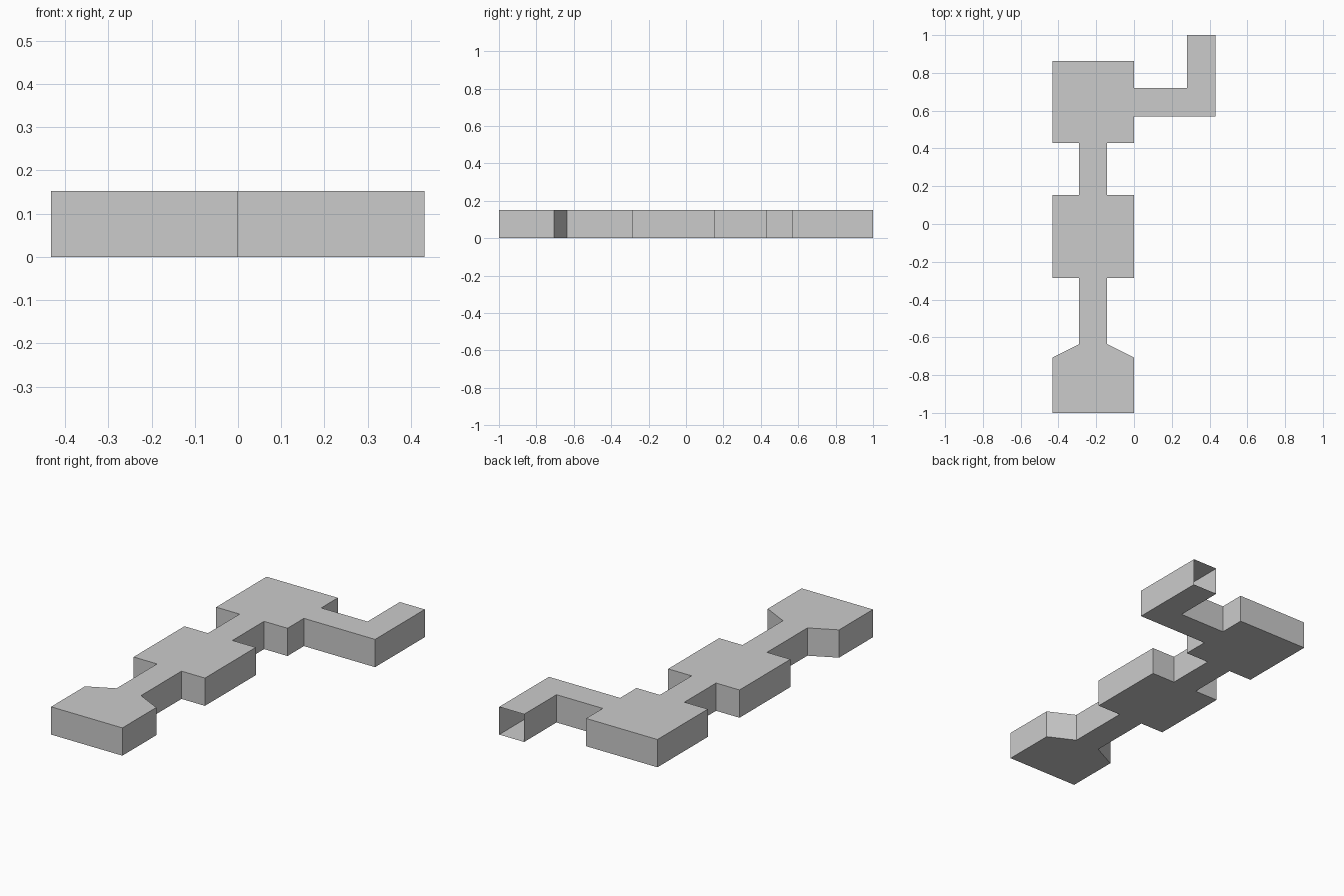
import bpy, bmesh

if "Cube" in bpy.data.objects:
    bpy.data.objects.remove(bpy.data.objects["Cube"])

HEIGHT = 0.152
AXIS = -0.216          # centre line of the row of rooms
ROOM, HALL = 0.216, 0.074   # half widths

# Half profile of the rooms and halls, front to back: (half width, y)
half = [(ROOM, -1.0), (ROOM, -0.707), (HALL, -0.636),
        (HALL, -0.286), (ROOM, -0.286), (ROOM, 0.154), (HALL, 0.154),
        (HALL, 0.428), (ROOM, 0.428), (ROOM, 0.864)]

# L-shaped side passage, joined to the right wall of the rear room
passage = [(0.0, 0.57), (0.431, 0.57), (0.431, 1.0),
           (0.28, 1.0), (0.28, 0.72), (0.0, 0.72)]

right = [(AXIS + w, y) for w, y in half]
left = [(AXIS - w, y) for w, y in reversed(half)]
outline = right[:-1] + passage + right[-1:] + left

# Raise the outline into a thin-walled shell
bm = bmesh.new()
floor = bm.faces.new([bm.verts.new((x, y, 0)) for x, y in outline])
roof = bmesh.ops.extrude_face_region(bm, geom=[floor], use_keep_orig=True)
bmesh.ops.translate(bm, vec=(0, 0, HEIGHT),
                    verts=[v for v in roof["geom"] if isinstance(v, bmesh.types.BMVert)])
bmesh.ops.recalc_face_normals(bm, faces=bm.faces)

# Open mouth at the end of the side passage
mouth = [f for f in bm.faces if all(v.co.y > 0.99 for v in f.verts)]
bmesh.ops.delete(bm, geom=mouth, context='FACES_ONLY')

mesh = bpy.data.meshes.new("rooms_and_passages")
bm.to_mesh(mesh)
bm.free()
bpy.context.collection.objects.link(bpy.data.objects.new("rooms_and_passages", mesh))
